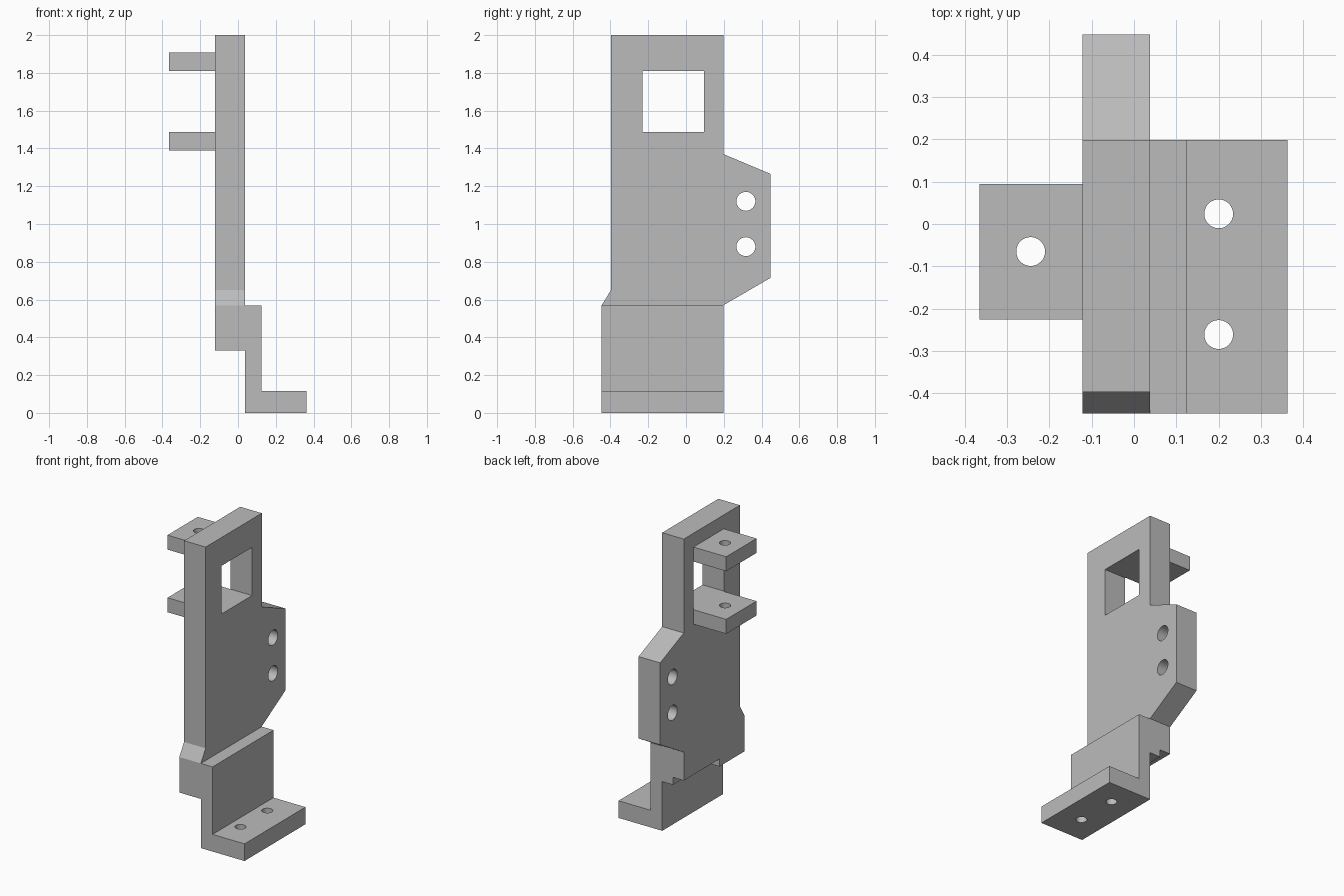
import bpy
import bmesh
import math
from mathutils import Vector, Matrix

cube = bpy.data.objects.get("Cube")
if cube:
    bpy.data.objects.remove(cube, do_unlink=True)

grey = bpy.data.materials.new("plain_grey")
grey.use_nodes = True
tone = (0.5, 0.5, 0.5, 1)
grey.diffuse_color = tone
grey.node_tree.nodes["Principled BSDF"].inputs["Base Color"].default_value = tone


def finish(name, bm):
    bmesh.ops.recalc_face_normals(bm, faces=bm.faces)
    mesh = bpy.data.meshes.new(name)
    bm.to_mesh(mesh)
    bm.free()
    mesh.materials.append(grey)
    obj = bpy.data.objects.new(name, mesh)
    bpy.context.collection.objects.link(obj)
    return obj


def prism(name, points, offset):
    """Extrude a flat outline along an offset vector."""
    bm = bmesh.new()
    face = bm.faces.new([bm.verts.new(p) for p in points])
    ext = bmesh.ops.extrude_face_region(bm, geom=[face])
    verts = [v for v in ext["geom"] if isinstance(v, bmesh.types.BMVert)]
    bmesh.ops.translate(bm, verts=verts, vec=Vector(offset))
    return finish(name, bm)


def box(name, low, high):
    (x, y, z), (X, Y, Z) = low, high
    return prism(name, [(x, y, z), (X, y, z), (X, Y, z), (x, Y, z)], (0, 0, Z - z))


def rod(name, centre, radius, axis):
    """Drill for a round hole along x or z."""
    bm = bmesh.new()
    turn = Matrix.Rotation(math.pi / 2, 4, "Y") if axis == "x" else Matrix()
    bmesh.ops.create_cone(bm, cap_ends=True, segments=48, radius1=radius,
                          radius2=radius, depth=0.5,
                          matrix=Matrix.Translation(centre) @ turn)
    return finish(name, bm)


def combine(obj, other, operation):
    """Apply a boolean and drop the helper object."""
    other.hide_render = True
    mod = obj.modifiers.new(operation.lower(), "BOOLEAN")
    mod.operation = operation
    mod.solver = "EXACT"
    mod.object = other
    bpy.ops.object.select_all(action="DESELECT")
    bpy.context.view_layer.objects.active = obj
    obj.select_set(True)
    bpy.ops.object.modifier_apply(modifier=mod.name)
    bpy.data.objects.remove(other, do_unlink=True)


def smooth_holes(obj):
    bpy.ops.object.select_all(action="DESELECT")
    bpy.context.view_layer.objects.active = obj
    obj.select_set(True)
    bpy.ops.object.shade_smooth_by_angle(angle=math.radians(20))


LEFT, RIGHT = -0.122, 0.038      # plate thickness in x
FRONT, BACK = -0.448, 0.198      # body depth in y

# Upright plate with the side ear
outline = [(-0.397, 2), (BACK, 2), (BACK, 1.37), (0.448, 1.265), (0.448, 0.715),
           (BACK, 0.57), (BACK, 0.33), (FRONT, 0.33), (FRONT, 0.568), (-0.397, 0.65)]
body = prism("bracket_body", [(LEFT, y, z) for y, z in outline],
             (RIGHT - LEFT, 0, 0))

# Stepped lower flange and foot, joined to the plate
step = [(RIGHT, 0), (0.362, 0), (0.362, 0.115), (0.125, 0.115), (0.125, 0.568),
        (RIGHT, 0.568)]
flange = prism("foot_flange", [(x, FRONT, z) for x, z in step],
               (0, BACK - FRONT, 0))
combine(body, flange, "UNION")

# Window in the upper plate
combine(body, box("window_cutter", (-0.3, -0.23, 1.487), (0.2, 0.095, 1.81)),
        "DIFFERENCE")

# Recess under the plate
combine(body, box("recess_cutter", (-0.3, -0.18, 0.2), (-0.042, 0.4, 0.38)),
        "DIFFERENCE")

# Screw holes in the ear and foot
for z in (0.88, 1.12):
    combine(body, rod("ear_drill", (-0.04, 0.317, z), 0.05, "x"), "DIFFERENCE")
for y in (-0.261, 0.024):
    combine(body, rod("foot_drill", (0.2, y, 0.05), 0.034, "z"), "DIFFERENCE")
smooth_holes(body)

# Two drilled tabs above and below the window
for name, low, high in (("upper_tab", 1.81, 1.907), ("lower_tab", 1.39, 1.487)):
    tab = box(name, (-0.365, -0.226, low), (LEFT, 0.095, high))
    combine(tab, rod("tab_drill", (-0.244, -0.065, low), 0.034, "z"), "DIFFERENCE")
    smooth_holes(tab)
